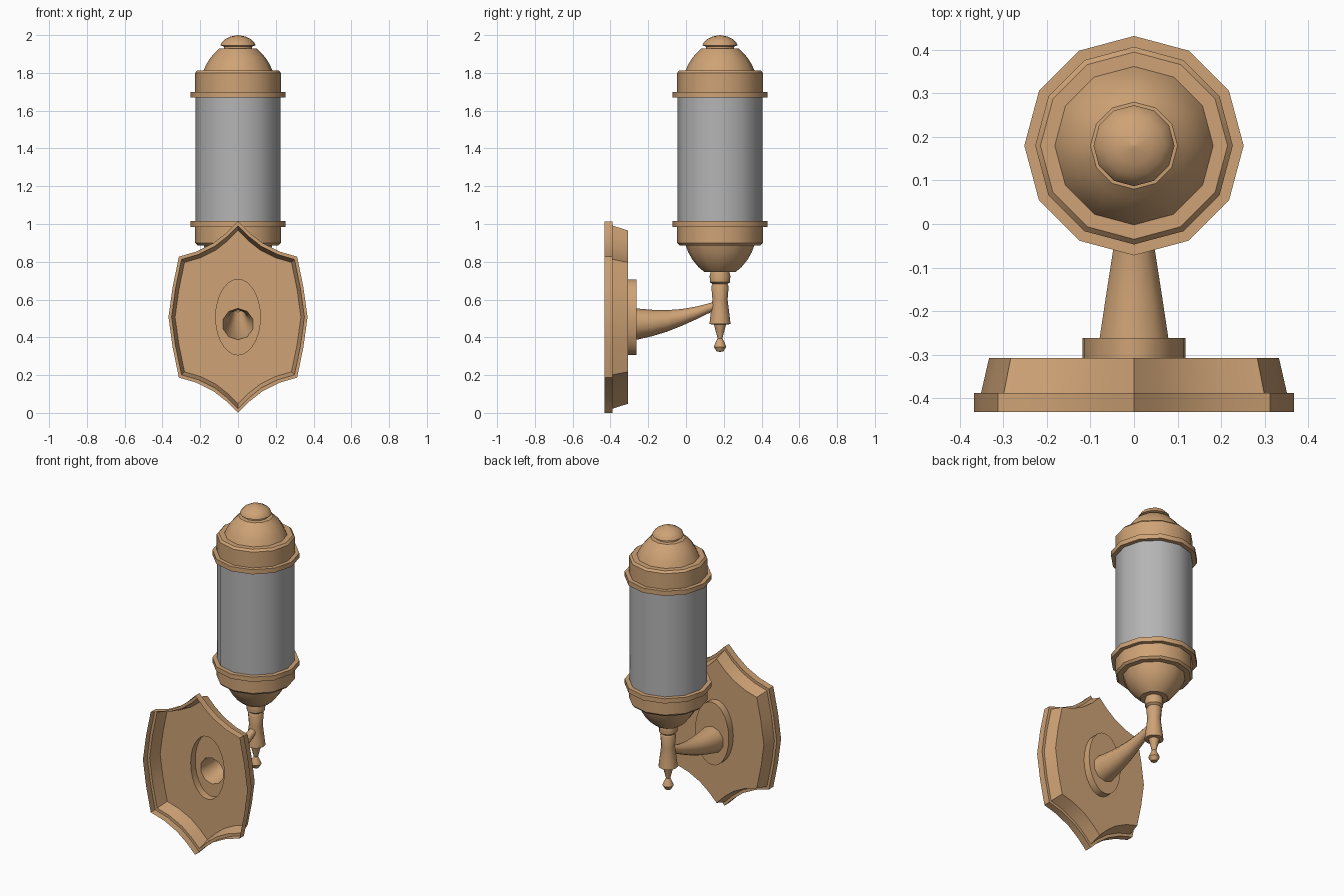
import bpy, bmesh, math

if "Cube" in bpy.data.objects:
    bpy.data.objects.remove(bpy.data.objects["Cube"])

AXIS_Y = 0.18      # lantern axis
MID_Z = 0.507      # wall plate centre height


def material(name, rgb):
    m = bpy.data.materials.new(name)
    m.diffuse_color = (*rgb, 1)
    m.use_nodes = True
    m.node_tree.nodes["Principled BSDF"].inputs["Base Color"].default_value = m.diffuse_color
    return m


brass = material("warm brass", (0.62, 0.365, 0.18))
frost = material("grey glass", (0.46, 0.46, 0.46))


def finish(bm, name, mat, angle=38):
    me = bpy.data.meshes.new(name)
    bm.to_mesh(me)
    bm.free()
    ob = bpy.data.objects.new(name, me)
    bpy.context.collection.objects.link(ob)
    me.materials.append(mat)
    bpy.ops.object.select_all(action='DESELECT')
    ob.select_set(True)
    bpy.context.view_layer.objects.active = ob
    bpy.ops.object.shade_smooth_by_angle(angle=math.radians(angle))
    return ob


def ring(bm, pts):
    return [bm.verts.new(p) for p in pts]


def join(bm, a, b):
    n = len(a)
    for i in range(n):
        j = (i + 1) % n
        bm.faces.new((a[i], a[j], b[j], b[i]))


def lathe(name, profile, mat, sides=12):
    """Revolve (radius, z) points, listed from bottom to top, about the lantern axis."""
    bm = bmesh.new()
    prev = None
    for r, z in profile:
        r = max(r, 0.0005)
        cur = ring(bm, [(r * math.cos(2 * math.pi * i / sides),
                         AXIS_Y + r * math.sin(2 * math.pi * i / sides), z)
                        for i in range(sides)])
        if prev:
            join(bm, prev, cur)
        prev = cur
    return finish(bm, name, mat)


# Lantern parts
lathe("glass_cylinder", [(0.225, 1.0), (0.225, 1.69)], frost)
lathe("upper_collar", [(0.225, 1.67), (0.252, 1.67), (0.252, 1.70), (0.227, 1.70),
                       (0.227, 1.80), (0.215, 1.813), (0.18, 1.813)], brass)
lathe("dome", [(0.182, 1.813), (0.168, 1.845), (0.146, 1.88), (0.122, 1.907),
               (0.10, 1.928), (0.07, 1.93)], brass)
lathe("finial", [(0.075, 1.928), (0.075, 1.94), (0.093, 1.945), (0.088, 1.958),
                 (0.07, 1.977), (0.042, 1.992), (0, 2.0)], brass)
lathe("lower_collar", [(0.18, 0.887), (0.215, 0.887), (0.227, 0.90), (0.227, 0.985),
                       (0.252, 0.985), (0.252, 1.015), (0.225, 1.015)], brass)
lathe("bowl", [(0, 0.745), (0.082, 0.745), (0.115, 0.773), (0.145, 0.81),
               (0.168, 0.85), (0.182, 0.887)], brass)
lathe("turned_stem", [(0, 0.323), (0.018, 0.325), (0.033, 0.35), (0.024, 0.372), (0.013, 0.395),
                      (0.022, 0.43), (0.032, 0.468), (0.056, 0.47), (0.05, 0.52),
                      (0.04, 0.60), (0.046, 0.67), (0.04, 0.682), (0.053, 0.692),
                      (0.055, 0.725), (0.05, 0.745)], brass)

# Arm: tapering tube, open where it meets the boss
ARM_SIDES = 10
ARM = [(-0.262, 0.470, 0.083), (-0.18, 0.476, 0.070), (-0.10, 0.487, 0.057),
       (-0.02, 0.506, 0.044), (0.06, 0.531, 0.033), (0.14, 0.561, 0.024), (0.18, 0.577, 0.02)]


def arm_ring(bm, y, z, r):
    return ring(bm, [(r * math.sin(2 * math.pi * i / ARM_SIDES), y,
                      z + r * math.cos(2 * math.pi * i / ARM_SIDES))
                     for i in range(ARM_SIDES)])


bm = bmesh.new()
rings = [arm_ring(bm, *p) for p in ARM]
for a, b in zip(rings, rings[1:]):
    join(bm, a, b)
bm.faces.new(rings[-1])
bmesh.ops.recalc_face_normals(bm, faces=bm.faces[:])
finish(bm, "curved_arm", brass, 45)

# Shield outline: upper right quarter mirrored to a full clockwise loop
quarter = [(0, 0.507), (0.06, 0.447), (0.13, 0.392), (0.22, 0.347), (0.313, 0.32),
           (0.346, 0.16), (0.368, 0)]
right = quarter + [(x, -z) for x, z in quarter[-2::-1]]
shield = right + [(-x, z) for x, z in right[-2:0:-1]]
OVAL = [(0.118 * math.sin(2 * math.pi * i / 28), 0.2 * math.cos(2 * math.pi * i / 28))
        for i in range(28)]


def outline(bm, pts, y, s=1.0):
    return ring(bm, [(x * s, y, MID_Z + z * s) for x, z in pts])


def fill_between(bm, a, b):
    """Flat web between an outer loop and a hole."""
    edges = []
    for loop in (a, b):
        for i in range(len(loop)):
            pair = (loop[i], loop[(i + 1) % len(loop)])
            edges.append(bm.edges.get(pair) or bm.edges.new(pair))
    bmesh.ops.triangle_fill(bm, use_beauty=True, use_dissolve=False,
                            edges=edges, normal=(0, 1, 0))


# Wall plate: thin pressed shell, hollow toward the wall, with an oval boss
bm = bmesh.new()
steps = [outline(bm, shield, y, s) for y, s in
         [(-0.432, 1), (-0.388, 1), (-0.388, 0.955), (-0.308, 0.905)]]
for a, b in zip(steps, steps[1:]):
    join(bm, a, b)
oval_base, oval_top = outline(bm, OVAL, -0.308), outline(bm, OVAL, -0.262)
join(bm, oval_base, oval_top)
fill_between(bm, steps[-1], oval_base)
fill_between(bm, oval_top, arm_ring(bm, *ARM[0]))
bmesh.ops.recalc_face_normals(bm, faces=bm.faces[:])
if sum(f.normal.y * f.calc_area() for f in bm.faces) < 0:
    bmesh.ops.reverse_faces(bm, faces=bm.faces[:])
finish(bm, "shield_wall_plate", brass, 25)
